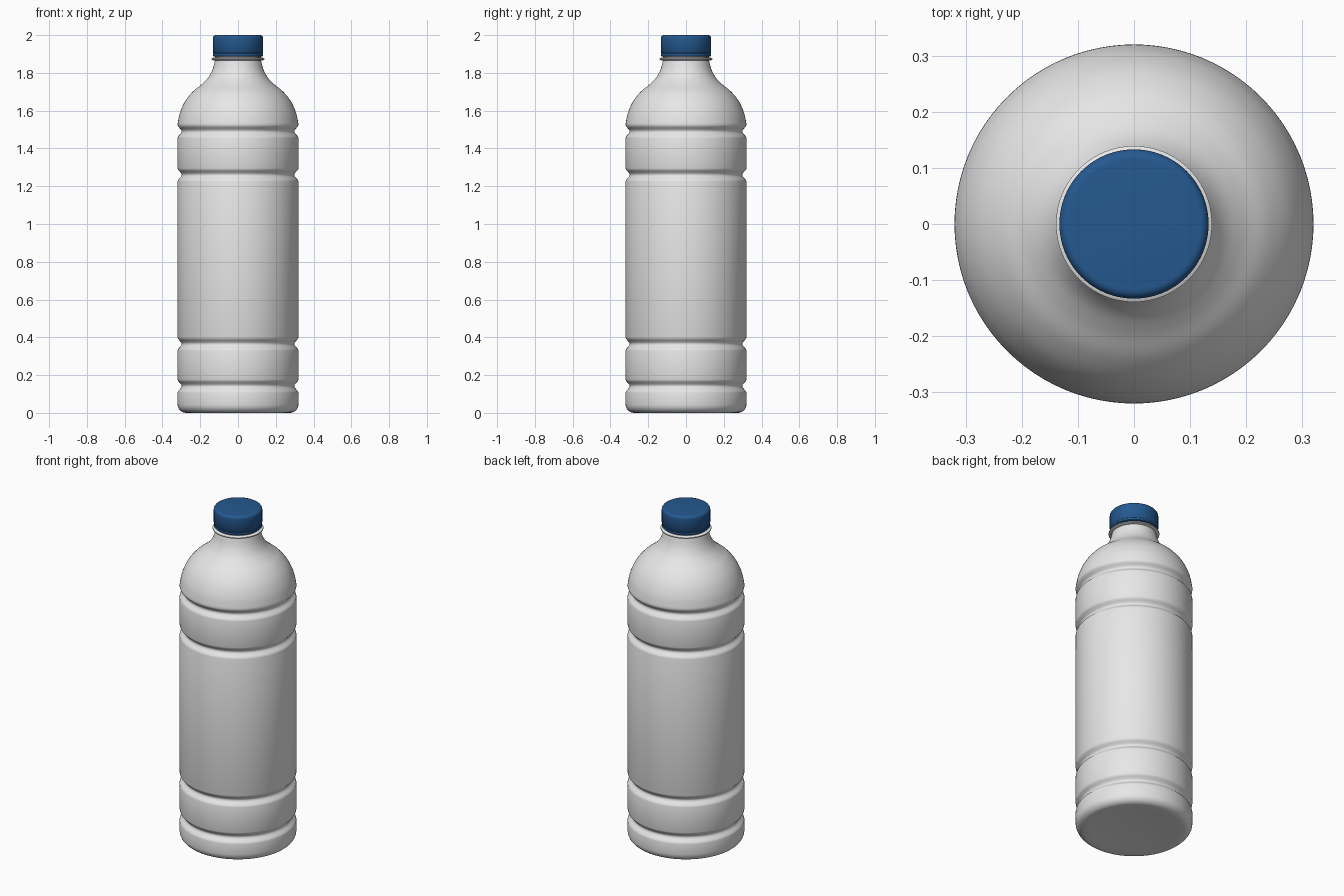
import bpy, math

default = bpy.data.objects.get("Cube")
if default:
    bpy.data.objects.remove(default)

SEGMENTS = 96
RADIUS = 0.32


def make_material(name, colour, roughness):
    mat = bpy.data.materials.new(name)
    mat.use_nodes = True
    mat.diffuse_color = colour
    bsdf = mat.node_tree.nodes["Principled BSDF"]
    bsdf.inputs["Base Color"].default_value = colour
    bsdf.inputs["Roughness"].default_value = roughness
    return mat


def lathe(name, profile, mat):
    """Revolve (radius, height) points around z, closing both ends on the axis."""
    verts, rings, faces = [], [], []
    for r, z in profile:
        count = SEGMENTS if r > 0 else 1
        rings.append([len(verts) + i for i in range(count)])
        for i in range(count):
            a = 2 * math.pi * i / SEGMENTS
            verts.append((r * math.cos(a), r * math.sin(a), z))
    for low, high in zip(rings, rings[1:]):
        for i in range(SEGMENTS):
            j = (i + 1) % SEGMENTS
            if len(low) == 1:
                faces.append((low[0], high[j], high[i]))
            elif len(high) == 1:
                faces.append((low[i], low[j], high[0]))
            else:
                faces.append((low[i], low[j], high[j], high[i]))
    mesh = bpy.data.meshes.new(name)
    mesh.from_pydata(verts, [], faces)
    mesh.materials.append(mat)
    obj = bpy.data.objects.new(name, mesh)
    bpy.context.collection.objects.link(obj)
    bpy.ops.object.select_all(action='DESELECT')
    obj.select_set(True)
    bpy.context.view_layer.objects.active = obj
    bpy.ops.object.shade_smooth_by_angle(angle=math.radians(40))
    return obj


def groove(z, depth=0.022, half=0.035, steps=10):
    """Rounded groove pressed into the straight wall."""
    points = []
    for i in range(steps + 1):
        t = -1 + 2 * i / steps
        dip = depth * (0.5 + 0.5 * math.cos(math.pi * t))
        points.append((RADIUS - dip, z + t * half))
    return points


def arc(cx, cz, size, start, end, steps=6):
    angles = [math.radians(start + (end - start) * i / steps) for i in range(steps + 1)]
    return [(cx + size * math.cos(a), cz + size * math.sin(a)) for a in angles]


def smooth_path(points, steps=5):
    """Catmull-Rom curve through the given points."""
    padded = [points[0]] + points + [points[-1]]
    out = []
    for p0, p1, p2, p3 in zip(padded, padded[1:], padded[2:], padded[3:]):
        for s in range(steps):
            t = s / steps
            out.append(tuple(
                0.5 * (2 * b + (c - a) * t + (2 * a - 5 * b + 4 * c - d) * t ** 2
                       + (3 * b - a - 3 * c + d) * t ** 3)
                for a, b, c, d in zip(p0, p1, p2, p3)))
    return out + [points[-1]]


plastic = make_material("pale grey plastic", (0.8, 0.8, 0.8, 1), 0.5)
blue = make_material("blue cap plastic", (0.018, 0.1, 0.28, 1), 0.5)

# Bottle: rounded base, grooved wall, domed shoulder and neck
profile = [(0, 0.012), (0.16, 0.008), (0.24, 0.002)] + arc(0.275, 0.045, 0.045, -90, 0)
for height in (0.142, 0.365, 1.26, 1.49):
    profile += groove(height)
profile += smooth_path([
    (0.319, 1.535), (0.307, 1.59), (0.28, 1.65), (0.24, 1.70),
    (0.195, 1.737), (0.16, 1.772), (0.136, 1.815), (0.122, 1.865)])
profile += [(0.122, 1.9), (0, 1.9)]
lathe("bottle_body", profile, plastic)

# Neck support ring
lathe("neck_ring", [(0, 1.866), (0.13, 1.866), (0.139, 1.87), (0.139, 1.876),
                    (0.13, 1.881), (0, 1.881)], plastic)

# Tamper band just under the cap
lathe("cap_band", [(0, 1.886), (0.128, 1.886), (0.132, 1.89), (0.132, 1.902),
                   (0.128, 1.905), (0, 1.905)], blue)

# Screw cap with a rounded top edge
lathe("cap", [(0, 1.904), (0.129, 1.904), (0.133, 1.909)]
      + arc(0.117, 1.984, 0.016, 0, 90) + [(0, 2.0)], blue)
